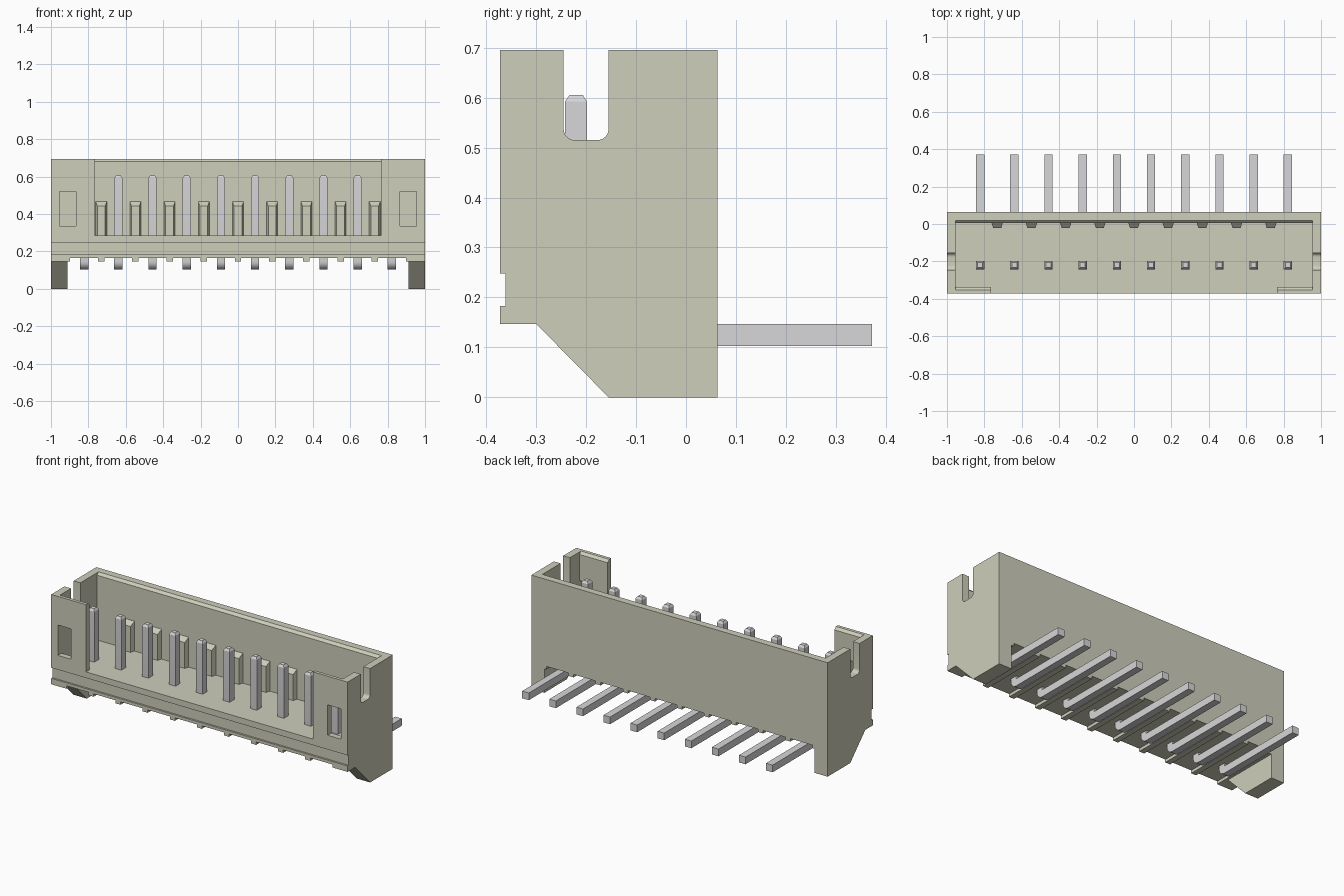
import bpy, bmesh, math

if "Cube" in bpy.data.objects:
    bpy.data.objects.remove(bpy.data.objects["Cube"], do_unlink=True)


def material(name, rgb):
    m = bpy.data.materials.new(name)
    m.use_nodes = True
    m.diffuse_color = (*rgb, 1)
    m.node_tree.nodes["Principled BSDF"].inputs["Base Color"].default_value = (*rgb, 1)
    return m


IVORY = material("ivory plastic", (0.62, 0.62, 0.50))
METAL = material("grey metal", (0.68, 0.675, 0.69))


def prism(name, profile, x0, x1, mat):
    """Extrude a closed (y, z) profile along x."""
    bm = bmesh.new()
    face = bm.faces.new([bm.verts.new((x0, y, z)) for y, z in profile])
    ext = bmesh.ops.extrude_face_region(bm, geom=[face])["geom"]
    moved = [v for v in ext if isinstance(v, bmesh.types.BMVert)]
    bmesh.ops.translate(bm, verts=moved, vec=(x1 - x0, 0, 0))
    bmesh.ops.recalc_face_normals(bm, faces=bm.faces)
    me = bpy.data.meshes.new(name)
    bm.to_mesh(me)
    bm.free()
    me.materials.append(mat)
    ob = bpy.data.objects.new(name, me)
    bpy.context.collection.objects.link(ob)
    return ob


def rect(y0, y1, z0, z1):
    return [(y0, z0), (y1, z0), (y1, z1), (y0, z1)]


def arc(cy, cz, r, a0, a1, n=6):
    return [(cy + r * math.cos(math.radians(a0 + (a1 - a0) * i / n)),
             cz + r * math.sin(math.radians(a0 + (a1 - a0) * i / n))) for i in range(n + 1)]


def smooth(ob):
    bpy.ops.object.select_all(action="DESELECT")
    ob.select_set(True)
    bpy.context.view_layer.objects.active = ob
    bpy.ops.object.shade_smooth_by_angle(angle=math.radians(30))


FRONT, BACK, TOP, FLOOR = -0.372, 0.063, 0.695, 0.285
PITCH = 0.1828

# Housing: side silhouette with foot, front groove and rounded side slot
slot = arc(-0.177, 0.537, 0.022, 0, -90) + arc(-0.223, 0.537, 0.022, -90, -180)
silhouette = [(-0.155, 0), (BACK, 0), (BACK, TOP), (-0.155, TOP)] + slot + [
    (-0.245, TOP), (FRONT, TOP), (FRONT, 0.248), (-0.361, 0.248),
    (-0.361, 0.183), (FRONT, 0.183), (FRONT, 0.147), (-0.30, 0.147)]
housing = prism("housing", silhouette, -1, 1, IVORY)

# Cutters: cavity with chamfered rim, front opening, underside, windows
cavity = [(-0.337, FLOOR), (0.005, FLOOR), (0.005, 0.68), (0.02, TOP),
          (0.02, 0.8), (-0.352, 0.8), (-0.352, TOP), (-0.337, 0.68)]
cutters = [
    prism("cavity_cutter", cavity, -0.955, 0.955, IVORY),
    prism("opening_cutter", rect(-0.5, -0.3, FLOOR, 0.8), -0.765, 0.765, IVORY),
    prism("underside_cutter", rect(-0.5, 0.2, -0.1, 0.165), -0.912, 0.912, IVORY),
]
for side, s in (("left", 1), ("right", -1)):
    xs = sorted((s * 0.866, s * 0.9545))
    cutters.append(prism(side + "_window_cutter", rect(-0.5, -0.3, 0.335, 0.52), *xs, IVORY))
for c in cutters:
    mod = housing.modifiers.new(c.name, "BOOLEAN")
    mod.operation, mod.solver, mod.object = "DIFFERENCE", "EXACT", c

# Bake the cuts, then drop the cutters
dg = bpy.context.evaluated_depsgraph_get()
baked = bpy.data.meshes.new_from_object(housing.evaluated_get(dg))
housing.modifiers.clear()
housing.data = baked
for c in cutters:
    bpy.data.objects.remove(c, do_unlink=True)
smooth(housing)

# Standoff ribs under the floor, between the pins
for i in range(-5, 6):
    x = i * PITCH
    prism("underside_rib", rect(FRONT, BACK, 0.147, 0.166), x - 0.017, x + 0.017, IVORY)

# Tapered guide ribs on the inside of the back wall
guide = [(0.006, FLOOR), (-0.022, FLOOR), (-0.022, 0.443), (0.006, 0.468)]
for i in range(-4, 5):
    x = i * PITCH
    rib = prism("guide_rib", guide, x - 0.03, x + 0.03, IVORY)
    for v in rib.data.vertices:
        if v.co.y < -0.01:
            v.co.x = x + (v.co.x - x) * 0.7

# Right-angle pins with rounded elbow and chamfered tip
bend = [(0.372, 0.103), (0.372, 0.147), (-0.198, 0.147), (-0.198, 0.592),
        (-0.242, 0.592)] + arc(-0.198, 0.147, 0.044, 180, 270)
pin = prism("pin", bend, -0.022, 0.022, METAL)
bm = bmesh.new()
bm.from_mesh(pin.data)
bm.normal_update()
tip = [f for f in bm.faces if f.normal.z > 0.9 and f.calc_center_median().z > 0.5]
bmesh.ops.inset_region(bm, faces=tip, thickness=0.012, depth=0.013)
bm.to_mesh(pin.data)
bm.free()
smooth(pin)
pin.location.x = -4.5 * PITCH
for i in range(1, 10):
    copy = bpy.data.objects.new("pin", pin.data)
    copy.location.x = (i - 4.5) * PITCH
    bpy.context.collection.objects.link(copy)
